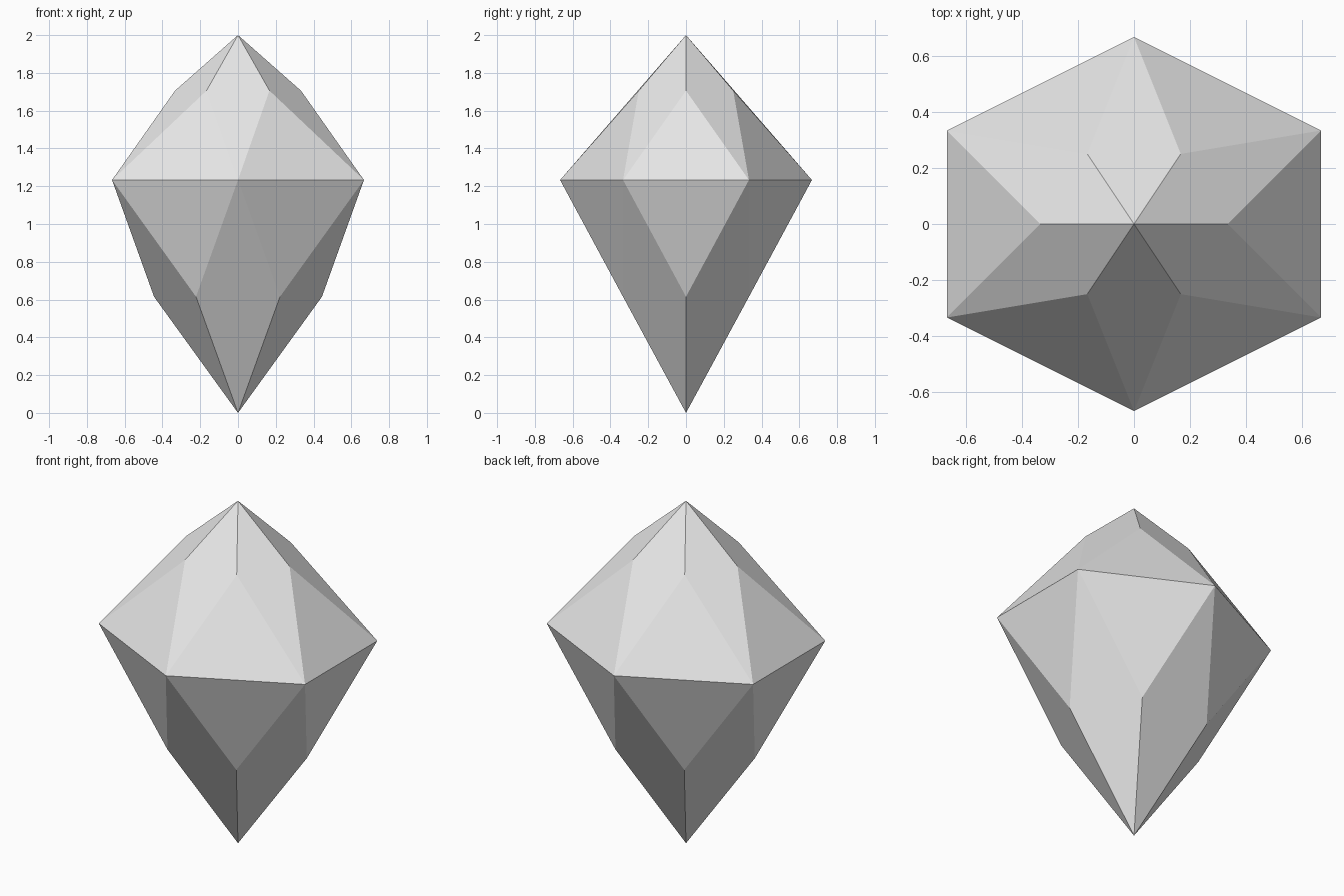
import bpy
import bmesh

cube = bpy.data.objects.get("Cube")
if cube:
    bpy.data.objects.remove(cube, do_unlink=True)

# Stone colour
stone = bpy.data.materials.new("pale_grey")
stone.use_nodes = True
colour = (0.8, 0.8, 0.8, 1)
stone.diffuse_color = colour
stone.node_tree.nodes["Principled BSDF"].inputs["Base Color"].default_value = colour

GIRDLE = [(2/3, 1/3), (0, 2/3), (-2/3, 1/3), (-2/3, -1/3), (0, -2/3), (2/3, -1/3)]
GIRDLE_Z = 1.233

bm = bmesh.new()
girdle = [bm.verts.new((x, y, GIRDLE_Z)) for x, y in GIRDLE]


def add_facets(tip_z, ring_z, shrink):
    """Kite facets at the girdle corners, triangles along the girdle edges."""
    tip = bm.verts.new((0, 0, tip_z))
    ring = []
    for i, corner in enumerate(girdle):
        middle = (corner.co + girdle[i - 1].co) / 2 * shrink
        ring.append(bm.verts.new((middle.x, middle.y, ring_z)))
    for i, corner in enumerate(girdle):
        after = ring[(i + 1) % len(ring)]
        bm.faces.new((tip, ring[i], corner, after))
        bm.faces.new((ring[i], girdle[i - 1], corner))


# Crown above the girdle, pavilion below
add_facets(2, 1.706, 1/2)
add_facets(0, 0.615, 2/3)
bmesh.ops.recalc_face_normals(bm, faces=bm.faces)

mesh = bpy.data.meshes.new("cut_gem")
bm.to_mesh(mesh)
bm.free()
mesh.materials.append(stone)
gem = bpy.data.objects.new("cut_gem", mesh)
bpy.context.collection.objects.link(gem)
